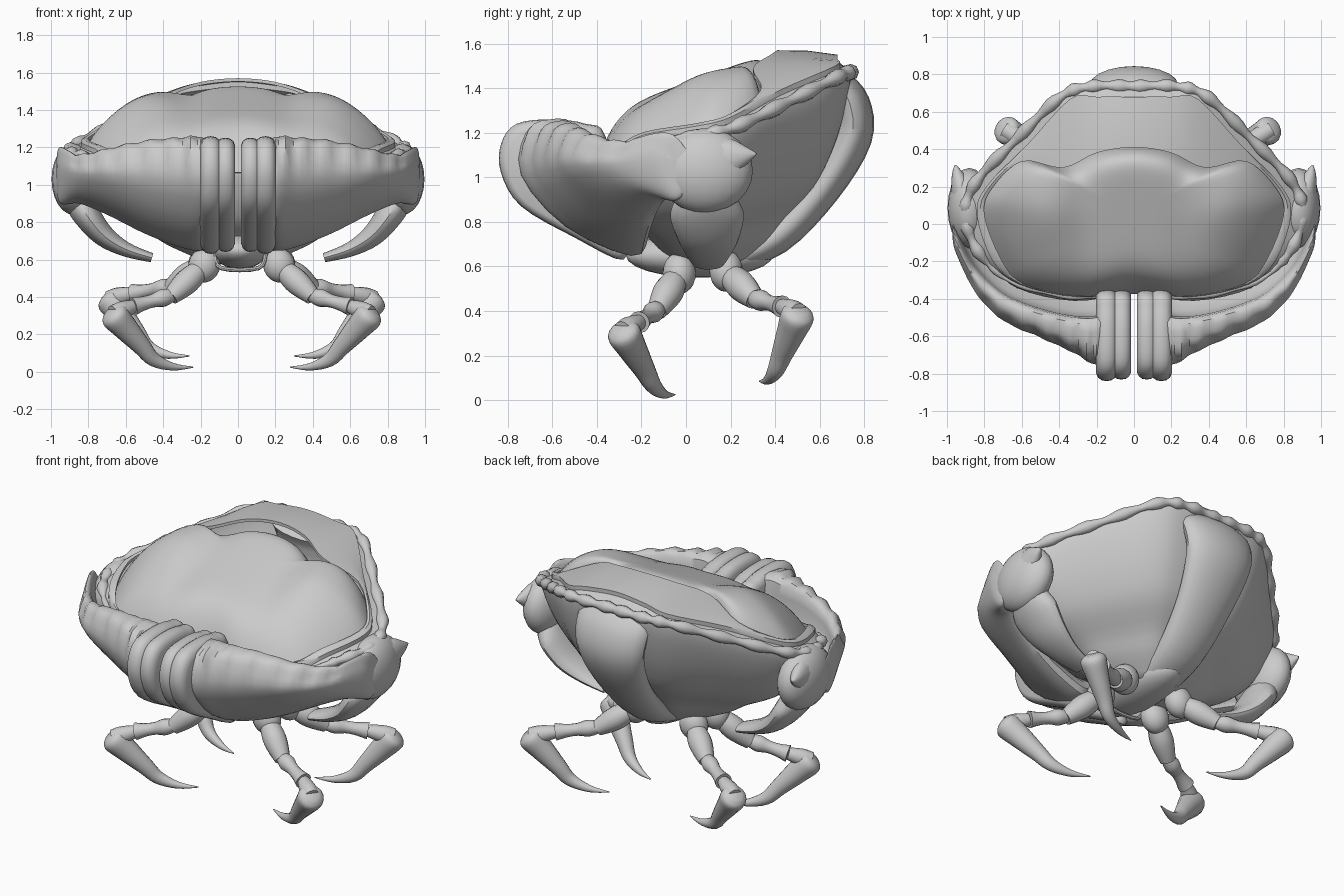
import bpy, bmesh, math
from mathutils import Vector

if "Cube" in bpy.data.objects:
    bpy.data.objects.remove(bpy.data.objects["Cube"])

mat = bpy.data.materials.new("shell grey")
mat.diffuse_color = (0.6, 0.6, 0.6, 1)
mat.use_nodes = True
mat.node_tree.nodes["Principled BSDF"].inputs["Base Color"].default_value = mat.diffuse_color


def catmull(pts, n, closed=False):
    """Smooth curve through tuples of any length."""
    out, k = [], len(pts)
    for i in range(k if closed else k - 1):
        g = lambda j: pts[j % k] if closed else pts[max(0, min(k - 1, j))]
        p0, p1, p2, p3 = g(i - 1), g(i), g(i + 1), g(i + 2)
        for s in range(n):
            t = s / n
            out.append(tuple(0.5 * (2 * b + (c - a) * t + (2 * a - 5 * b + 4 * c - d) * t * t
                                    + (3 * b - a - 3 * c + d) * t ** 3)
                             for a, b, c, d in zip(p0, p1, p2, p3)))
    if not closed:
        out.append(tuple(pts[-1]))
    return out


def loft(name, rings, caps=(True, True), loop=False, angle=40):
    """Skin a list of equal closed rings."""
    bm = bmesh.new()
    vs = [[bm.verts.new(p) for p in r] for r in rings]
    n = len(vs[0])
    for i in range(len(vs) if loop else len(vs) - 1):
        a, b = vs[i], vs[(i + 1) % len(vs)]
        for j in range(n):
            bm.faces.new((a[j], a[(j + 1) % n], b[(j + 1) % n], b[j]))
    if not loop:
        if caps[0]:
            bm.faces.new(vs[0][::-1])
        if caps[1]:
            bm.faces.new(vs[-1])
    bmesh.ops.recalc_face_normals(bm, faces=bm.faces)
    me = bpy.data.meshes.new(name)
    bm.to_mesh(me)
    bm.free()
    ob = bpy.data.objects.new(name, me)
    bpy.context.collection.objects.link(ob)
    me.materials.append(mat)
    bpy.ops.object.select_all(action='DESELECT')
    ob.select_set(True)
    bpy.context.view_layer.objects.active = ob
    bpy.ops.object.shade_smooth_by_angle(angle=math.radians(angle))
    return ob


def tube(name, pts, ref=(0, 0, 1), n=4, sides=14):
    """Tapered tube; each point is x, y, z, radius along ref, radius across."""
    pts = catmull(pts, n)
    P = [Vector(p[:3]) for p in pts]
    rings = []
    for i, p in enumerate(pts):
        t = (P[min(i + 1, len(P) - 1)] - P[max(i - 1, 0)]).normalized()
        r = Vector(ref)
        a = (r - t * r.dot(t)).normalized()
        b = t.cross(a)
        rings.append([P[i] + a * (p[3] * math.cos(q)) + b * (p[4] * math.sin(q))
                      for q in [2 * math.pi * k / sides for k in range(sides)]])
    return loft(name, rings)


def ball(name, c, r, tilt=0.0, sides=20, rows=12):
    """Ellipsoid, tilted in the x-z plane."""
    rings = []
    for i in range(rows + 1):
        f = max(0.03, min(math.pi - 0.03, math.pi * i / rows))
        ring = []
        for k in range(sides):
            q = 2 * math.pi * k / sides
            x, y, z = r[0] * math.sin(f) * math.cos(q), r[1] * math.sin(f) * math.sin(q), r[2] * math.cos(f)
            ring.append((c[0] + x * math.cos(tilt) - z * math.sin(tilt), c[1] + y,
                         c[2] + x * math.sin(tilt) + z * math.cos(tilt)))
        rings.append(ring)
    return loft(name, rings, angle=60)


def full_loop(half, n=4):
    """Mirror a half outline (back centre to front centre) into a smooth closed loop."""
    return catmull(half + [(-x, y, z) for x, y, z in half[-2:0:-1]], n, True)


rim = full_loop([(0, .735, 1.47), (.22, .735, 1.47), (.39, .68, 1.45), (.62, .46, 1.34), (.84, .23, 1.23),
                 (.90, .05, 1.18), (.83, -.15, 1.15), (.65, -.31, 1.10), (.3, -.39, 1.08), (0, -.35, 1.08)])
outer = full_loop([(0, .68, 1.55), (.2, .68, 1.53), (.34, .67, 1.50), (.575, .42, 1.39), (.79, .2, 1.27),
                   (.84, .05, 1.23), (.76, -.19, 1.19), (.62, -.32, 1.12), (.3, -.39, 1.10), (0, -.355, 1.10)])
inner = full_loop([(0, .41, 1.57), (.2, .38, 1.55), (.38, .30, 1.49), (.60, .335, 1.39), (.76, .19, 1.28),
                   (.80, .05, 1.24), (.71, -.19, 1.20), (.59, -.32, 1.13), (.3, -.385, 1.11), (0, -.35, 1.11)])

# rounded body hull under the rim, with an undercut low down
hull = []
for s, f in catmull([(1, 0), (.99, .1), (.94, .26), (.86, .43), (.74, .6), (.54, .76), (.42, .88), (.25, 1)], 3):
    hull.append([(x * s, .1 + (y - .1) * s, z + (.61 - z) * f) for x, y, z in rim])
loft("body_hull", hull, caps=(False, True))

# slope between the rim and the plate, and the raised back plate
low = [(x, y, z - .025) for x, y, z in outer]
loft("shell_slope", [rim, low], caps=(False, False))
mid = [tuple((a + b) / 2 + (.008 if k == 2 else 0) for k, (a, b) in enumerate(zip(p, q)))
       for p, q in zip(outer, inner)]
plate = loft("back_plate", [low, outer, mid, inner,
                            [(x, y, z - .018) for x, y, z in inner]], caps=(False, False))

# two-lobed dome in the middle of the shell
dome = []
for k in range(25):
    s = 1.05 * (1 - k / 24) + .01
    ring = []
    for x0, y0, _ in inner:
        x, y = x0 * s, .05 + (y0 - .05) * s
        z = 1.13 + .36 * (y + .38) - .13 * x * x + .157 * (1 - s ** (6 + 8 * max(0, y)))
        z += .045 * math.exp(-((abs(x) - .48) / .18) ** 2 - ((y - .06) / .2) ** 2)
        z -= .012 * math.exp(-((abs(x) - .28) / .1) ** 2)
        ring.append((x, y, z))
    dome.append(ring)
loft("shell_dome", dome, caps=(False, True))

# scalloped bead along the rim
bead = []
path = catmull(rim, 2, True)
for i, (x, y, z) in enumerate(path):
    d = (Vector(path[(i + 1) % len(path)]) - Vector(path[i - 1])).normalized()
    out = Vector((d.y, -d.x, 0)).normalized()
    if out.dot(Vector((x, y - .1, 0))) < 0:
        out = -out
    up = d.cross(out)
    r = (.03 + .008 * math.sin(i * math.pi / 2.5)) * (1 if y > -.2 else .5)
    bead.append([Vector((x, y, z)) + (out * math.cos(q) + up * math.sin(q)) * r
                 for q in [2 * math.pi * k / 8 for k in range(8)]])
loft("scalloped_rim", bead, loop=True, angle=60)

# folded tail behind and under the body, belly between the legs
tube("folded_tail", [(0, .68, 1.42, .24, .07), (0, .735, 1.33, .24, .09), (0, .74, 1.18, .22, .095),
                     (0, .61, .95, .18, .085), (0, .40, .73, .15, .08), (0, .18, .62, .12, .05)],
     ref=(1, 0, 0), sides=20)
ball("belly", (.01, .06, .65), (.15, .33, .10))
tube("belly_ridge", [(-.13, -.06, .64, .012, .012), (-.09, -.08, .555, .012, .012), (.11, -.08, .555, .012, .012),
                     (.15, -.06, .64, .012, .012)], ref=(0, 1, 0), sides=8)

finger_profile = catmull([(-.36, 1.18), (-.45, 1.24), (-.6, 1.26), (-.76, 1.24), (-.83, 1.15), (-.83, 1.02),
                          (-.74, .87), (-.5, .73), (-.28, .63), (-.3, .8)], 4, True)
# palm rows: x, front y, back y, top z, bottom z, bottom y
palm_rows = catmull([(.13, -.66, -.45, 1.20, .72, -.27), (.20, -.74, -.50, 1.25, .65, -.25),
                     (.32, -.68, -.50, 1.245, .67, -.24), (.50, -.60, -.46, 1.23, .74, -.22),
                     (.70, -.51, -.38, 1.19, .84, -.18), (.85, -.36, -.24, 1.16, .90, -.12),
                     (.95, -.16, -.06, 1.20, .90, -.05), (.97, -.08, 0, 1.14, 1.0, -.04)], 6)

for side, tag in ((1, "right"), (-1, "left")):
    # claw palm with a scalloped crest
    rings = []
    for i, (x, yf, yb, zt, zb, yo) in enumerate(palm_rows):
        h = zt - zb
        c = .008 * math.sin(i * math.pi / 2) if .2 < x < .9 else 0
        prof = [(yb, zt - .02), ((yf + yb) / 2, zt + c), (yf + .02 - c, zt - .05 + c), (yf, zb + .6 * h),
                (yf + .4 * (yo - yf), zb + .22 * h), (yo, zb), (yo + .05, zb + .15 * h), (yb + .04, zb + .55 * h)]
        rings.append([(side * x, y, z) for y, z in catmull(prof, 3, True)])
    loft("claw_palm_" + tag, rings)
    # pair of claw fingers
    for nm, x0, x1, size in (("inner", .015, .12, .97), ("outer", .09, .203, 1.0)):
        rings = []
        for f, s in ((0, .85), (.1, .935), (.27, .985), (.5, 1), (.73, .985), (.9, .935), (1, .85)):
            s *= size
            rings.append([(side * (x0 + (x1 - x0) * f), -.56 + (y + .56) * s, .98 + (z - .98) * s)
                          for y, z in finger_profile])
        loft("claw_finger_%s_%s" % (nm, tag), rings, angle=50)
    # claw wrist, its spike, and the arm down to the body
    ball("claw_wrist_" + tag, (side * .88, .085, 1.03), (.117, .215, .19))
    tube("wrist_spike_" + tag, [(side * .90, .1, 1.06, .13, .08), (side * .925, .2, 1.09, .09, .055),
                                (side * .945, .27, 1.10, .04, .03), (side * .955, .315, 1.105, .005, .005)])
    tube("claw_arm_" + tag, [(side * .86, .10, .93, .12, .08), (side * .81, .095, .84, .165, .075),
                             (side * .72, .10, .73, .14, .06), (side * .60, .10, .655, .10, .04),
                             (side * .46, .10, .61, .07, .025)], ref=(0, 1, 0), sides=18)
    # walking legs: hip, thigh end, shin end, knee, foot middle, tip
    for nm, hip, a, b, knee, foot, tip in (
            ("front", (.2, -.03, .57), (.38, -.13, .40), (.58, -.21, .35), (.69, -.285, .31),
             (.47, -.145, .065), (.26, -.05, .025)),
            ("back", (.2, .18, .58), (.38, .31, .45), (.58, .43, .42), (.71, .505, .39),
             (.50, .40, .13), (.28, .33, .085))):
        hip, a, b, knee, foot, tip = [Vector((side * p[0] + .02, p[1], p[2])) for p in (hip, a, b, knee, foot, tip)]

        def seg(part, p, q, radii):
            k = len(radii) - 1
            tube("%s_leg_%s_%s" % (nm, part, tag),
                 [(*p.lerp(q, i / k), r, r) for i, r in enumerate(radii)], n=3)

        ball("%s_leg_hip_%s" % (nm, tag), hip, (.085, .075, .095), tilt=side * .4)
        seg("thigh", hip, a, (.04, .06, .068, .06, .045))
        seg("shin", a.lerp(hip, .06), b, (.035, .048, .036, .038, .05))
        seg("joint", b, knee, (.035, .045, .05, .045))
        d = (foot - knee)
        tube("%s_leg_foot_%s" % (nm, tag),
             [(*(knee - d * .06), .04, .04), (*(knee + d * .03), .075, .075), (*(knee + d * .3), .068, .065),
              (*(knee + d * .7), .05, .048), (*foot, .038, .036),
              (*(foot.lerp(tip, .5) - Vector((0, 0, .018))), .02, .02), (*tip, .003, .003)], sides=16)
